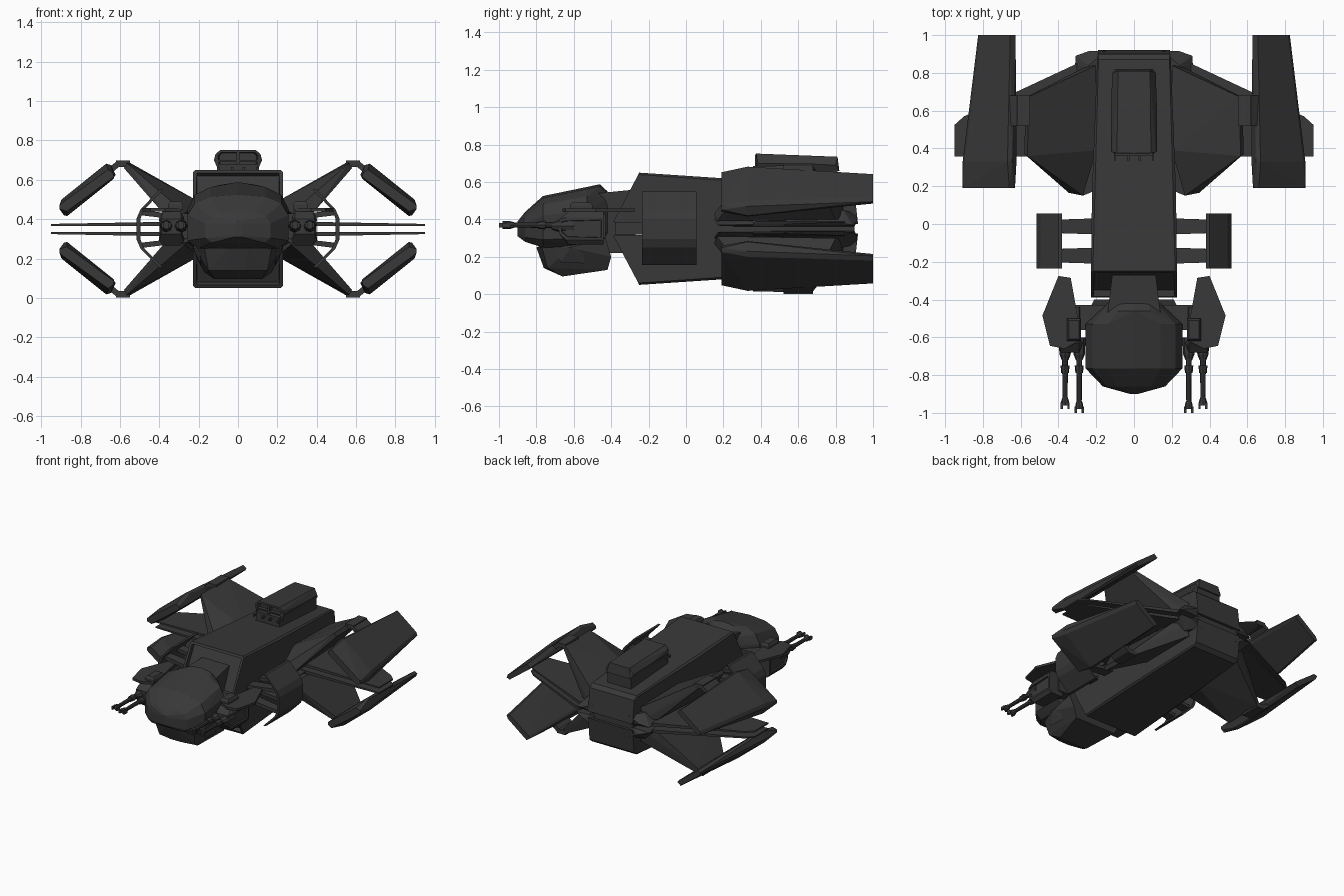
import bpy, bmesh, math
from mathutils import Vector

MID = 0.35  # height of the horizontal symmetry plane


def material(name, v):
    m = bpy.data.materials.new(name)
    m.diffuse_color = (v, v, v, 1)
    return m


DARK = material("dark_grey", 0.04)


def part(name, pts, mx=False, mz=False, inset=None):
    """Convex solid round pts, optionally mirrored left/right and up/down.
    inset = (direction, border, depth) recesses faces looking that way (and mirrored)."""
    me = bpy.data.meshes.new(name)
    bm = bmesh.new()
    for sx in ((1, -1) if mx else (1,)):
        for up in ((1, -1) if mz else (1,)):
            vs = [bm.verts.new((sx * x, y, MID + up * (z - MID))) for x, y, z in pts]
            r = bmesh.ops.convex_hull(bm, input=vs, use_existing_faces=False)
            junk = {g for g in r["geom_interior"] + r["geom_unused"]
                    if isinstance(g, bmesh.types.BMVert)}
            bmesh.ops.delete(bm, geom=list(junk), context='VERTS')
    bmesh.ops.dissolve_limit(bm, angle_limit=math.radians(2), verts=bm.verts, edges=bm.edges)
    bmesh.ops.recalc_face_normals(bm, faces=bm.faces)
    if inset:
        bm.normal_update()
        d = Vector(inset[0])
        fs = [f for f in bm.faces
              if Vector((abs(f.normal.x), f.normal.y, abs(f.normal.z))).dot(d) > 0.85]
        bmesh.ops.inset_region(bm, faces=fs, thickness=inset[1], depth=0)
        bmesh.ops.inset_region(bm, faces=fs, thickness=0.002, depth=inset[2])
    bm.to_mesh(me)
    bm.free()
    me.materials.append(DARK)
    ob = bpy.data.objects.new(name, me)
    bpy.context.collection.objects.link(ob)
    return ob


def box(x0, x1, y0, y1, z0, z1):
    return [(x, y, z) for x in (x0, x1) for y in (y0, y1) for z in (z0, z1)]


def plate(outline, z0, z1):
    return [(x, y, z) for x, y in outline for z in (z0, z1)]


def tube(x, z, sections, n=8):
    return [(x + r * math.cos(2 * math.pi * i / n), y, z + r * math.sin(2 * math.pi * i / n))
            for y, r in sections for i in range(n)]


def sym(pts):
    return pts + [(-x, y, z) for x, y, z in pts]


# Main fuselage: two mirrored shells with a recessed seam between them
shell = [(0.228, -0.39, 0.385), (0.218, -0.25, 0.65), (0.228, -0.255, 0.64), (0.222, 0.18, 0.61),
         (0.212, 0.18, 0.62), (0.188, 0.87, 0.575), (0.195, 0.87, 0.565),
         (0.19, 0.90, 0.55), (0.19, 0.92, 0.375), (0.222, 0.18, 0.375)]
part("fuselage_shell", sym(shell), mz=True, inset=((0, -0.88, 0.47), 0.02, -0.03))
part("fuselage_core", sym([(0.215, -0.38, 0.32), (0.215, -0.38, 0.40), (0.215, 0.2, 0.32),
                           (0.215, 0.2, 0.40), (0.18, 0.90, 0.32), (0.18, 0.90, 0.40)]))

# Neck between the fuselage and the cockpit
part("neck", sym([(0.115, -0.27, 0.56), (0.14, -0.47, 0.54), (0.115, -0.27, 0.22), (0.14, -0.47, 0.22)]))

# Faceted cockpit dome: sections of (y, half width, bottom, top)
dome = []
for y, w, zb, zt in ((-0.90, 0.02, 0.31, 0.39), (-0.86, 0.165, 0.28, 0.44), (-0.765, 0.256, 0.25, 0.525),
                     (-0.53, 0.256, 0.255, 0.575), (-0.46, 0.155, 0.27, 0.588), (-0.42, 0.14, 0.3, 0.55)):
    h = zt - zb
    for a, b in ((0.8, 0), (1, 0.15), (1, 0.62), (0.86, 0.84), (0.55, 0.96), (0, 1)):
        dome += [(s * w * a, y, zb + h * b) for s in (1, -1)]
part("cockpit_dome", dome)

# Lower jaw under the cockpit
part("cockpit_jaw", sym([(0.17, -0.77, 0.25), (0.05, -0.80, 0.25), (0.15, -0.74, 0.14), (0.04, -0.76, 0.14),
                         (0.12, -0.66, 0.095), (0.17, -0.42, 0.13), (0.21, -0.40, 0.20), (0.225, -0.62, 0.25),
                         (0.225, -0.43, 0.30), (0.17, -0.75, 0.27)]))
part("jaw_side_panel", [(0.195, -0.70, 0.245), (0.19, -0.67, 0.17), (0.19, -0.55, 0.165),
                        (0.22, -0.54, 0.245), (0.18, -0.62, 0.2), (0.226, -0.62, 0.245)], mx=True)

# Weapon pods beside the cockpit
part("weapon_arm", box(0.15, 0.32, -0.56, -0.43, 0.30, 0.43), mx=True)
part("weapon_pod", box(0.275, 0.40, -0.64, -0.44, 0.29, 0.41) + box(0.29, 0.38, -0.63, -0.44, 0.265, 0.44)
     + box(0.29, 0.39, -0.68, -0.6, 0.325, 0.40), mx=True, inset=((1, 0, 0), 0.018, -0.012))
part("weapon_shield", plate(((0.335, -0.285), (0.40, -0.275), (0.485, -0.485), (0.445, -0.645), (0.37, -0.66),
                             (0.29, -0.62), (0.30, -0.48)), 0.44, 0.458), mx=True)
part("weapon_capsule", box(0.28, 0.355, -0.62, -0.50, 0.45, 0.475) + box(0.29, 0.345, -0.61, -0.51, 0.475, 0.49),
     mx=True)
for i, (x, y) in enumerate(((0.29, -0.965), (0.365, -0.945))):
    part(f"gun_mount_{i}", tube(x, 0.365, ((-0.72, 0.018), (-0.69, 0.03), (-0.60, 0.034))), mx=True)
    part(f"gun_barrel_{i}", tube(x, 0.37, ((y, 0.013), (-0.70, 0.016))), mx=True)
    part(f"gun_collar_{i}", tube(x, 0.37, ((-0.79, 0.02), (-0.75, 0.024))), mx=True)
    part(f"gun_muzzle_{i}", tube(x, 0.37, ((y - 0.015, 0.022), (y + 0.01, 0.02), (y + 0.03, 0.013))), mx=True)
    for s in (-1, 1):
        part(f"muzzle_prong_{i}", box(x + s * 0.018 - 0.006, x + s * 0.018 + 0.006, y - 0.035, y, 0.358, 0.382),
             mx=True)

# Curved side guards held on struts
arc = [(0.40, 0.55), (0.495, 0.45), (0.515, 0.405), (0.515, 0.295), (0.495, 0.25), (0.40, 0.155)]
for i in range(5):
    (xa, za), (xb, zb) = arc[i], arc[i + 1]
    part(f"side_guard_{i}", [(x - d, y, z) for x, z in ((xa, za), (xb, zb)) for d in (0, 0.02)
                             for y in (-0.235, 0.055)], mx=True)
for i, (y0, y1) in enumerate(((-0.21, -0.125), (-0.055, 0.03))):
    part(f"guard_strut_{i}", [(0.2, y0, 0.41), (0.2, y1, 0.41), (0.2, y0, 0.385), (0.2, y1, 0.385),
                              (0.48, y0 + 0.01, 0.445), (0.48, y1 - 0.01, 0.445),
                              (0.495, y0 + 0.01, 0.42), (0.495, y1 - 0.01, 0.42)], mx=True, mz=True)

# Wing roots and rear nozzles
part("wing_root", [(0.15, 0.2, 0.42), (0.27, 0.15, 0.40), (0.33, 0.17, 0.37), (0.31, 0.84, 0.38),
                   (0.31, 0.89, 0.37), (0.24, 0.915, 0.39), (0.15, 0.915, 0.43), (0.24, 0.84, 0.45),
                   (0.15, 0.2, 0.36), (0.15, 0.9, 0.36)], mx=True, mz=True)

# Four wedge wings in an X
part("wing", [(0.20, 0.39, 0.49), (0.20, 0.84, 0.48), (0.24, 0.84, 0.40), (0.27, 0.15, 0.43),
              (0.345, 0.165, 0.39), (0.32, 0.80, 0.40),
              (0.565, 0.36, 0.685), (0.555, 0.675, 0.69), (0.58, 0.37, 0.66), (0.575, 0.67, 0.66)],
     mx=True, mz=True)

# Thin horizontal fins between the wings
fin = ((0.25, 0.357), (0.95, 0.357), (0.95, 0.525), (0.90, 0.57), (0.30, 0.85))
part("horizontal_fin", [(x, y, z + (0.95 - x) * k) for x, y in fin for z, k in ((0.366, -0.003), (0.376, 0.018))],
     mx=True, mz=True)

# Brackets bending from the wing tips to the outer panels
part("panel_bracket_inner", box(0.55, 0.62, 0.52, 0.68, 0.665, 0.698), mx=True, mz=True)
part("panel_bracket_outer", [(x, y, z) for y in (0.52, 0.68)
                             for x, z in ((0.61, 0.698), (0.60, 0.67), (0.68, 0.645), (0.66, 0.62))],
     mx=True, mz=True)

# Four long outer panels, thickest near the front and tapering to the rear
panel = []
for y, corners in (
        (0.19, ((0.66, 0.652), (0.635, 0.635), (0.63, 0.615), (0.87, 0.44), (0.908, 0.452), (0.905, 0.475))),
        (0.33, ((0.67, 0.682), (0.645, 0.675), (0.622, 0.625), (0.632, 0.605), (0.868, 0.416), (0.885, 0.42),
                (0.907, 0.47), (0.897, 0.50))),
        (1.00, ((0.655, 0.642), (0.627, 0.62), (0.638, 0.605), (0.80, 0.485), (0.825, 0.495), (0.815, 0.52)))):
    panel += [(x, y, z) for x, z in corners]
part("outer_panel", panel, mx=True, mz=True)

# Dorsal cabin with a framed front window
part("cabin_base", sym(box(0.0, 0.10, 0.36, 0.81, 0.58, 0.68)))
part("cabin", sym([(0.105, 0.375, 0.66), (0.122, 0.385, 0.70), (0.115, 0.38, 0.73), (0.09, 0.375, 0.752),
                   (0.10, 0.82, 0.66), (0.115, 0.80, 0.69), (0.085, 0.81, 0.735), (0.122, 0.6, 0.70)]),
     inset=((0, -1, 0), 0.014, -0.03))
part("cabin_window_post", sym(box(0, 0.007, 0.37, 0.42, 0.66, 0.748)))
part("cabin_window_bar", sym(box(0, 0.10, 0.375, 0.41, 0.69, 0.70)))
for i, x in enumerate((0.03, 0.10)):
    part(f"cabin_front_prong_{i}", box(x - 0.006, x + 0.006, 0.335, 0.40, 0.648, 0.664), mx=True)
